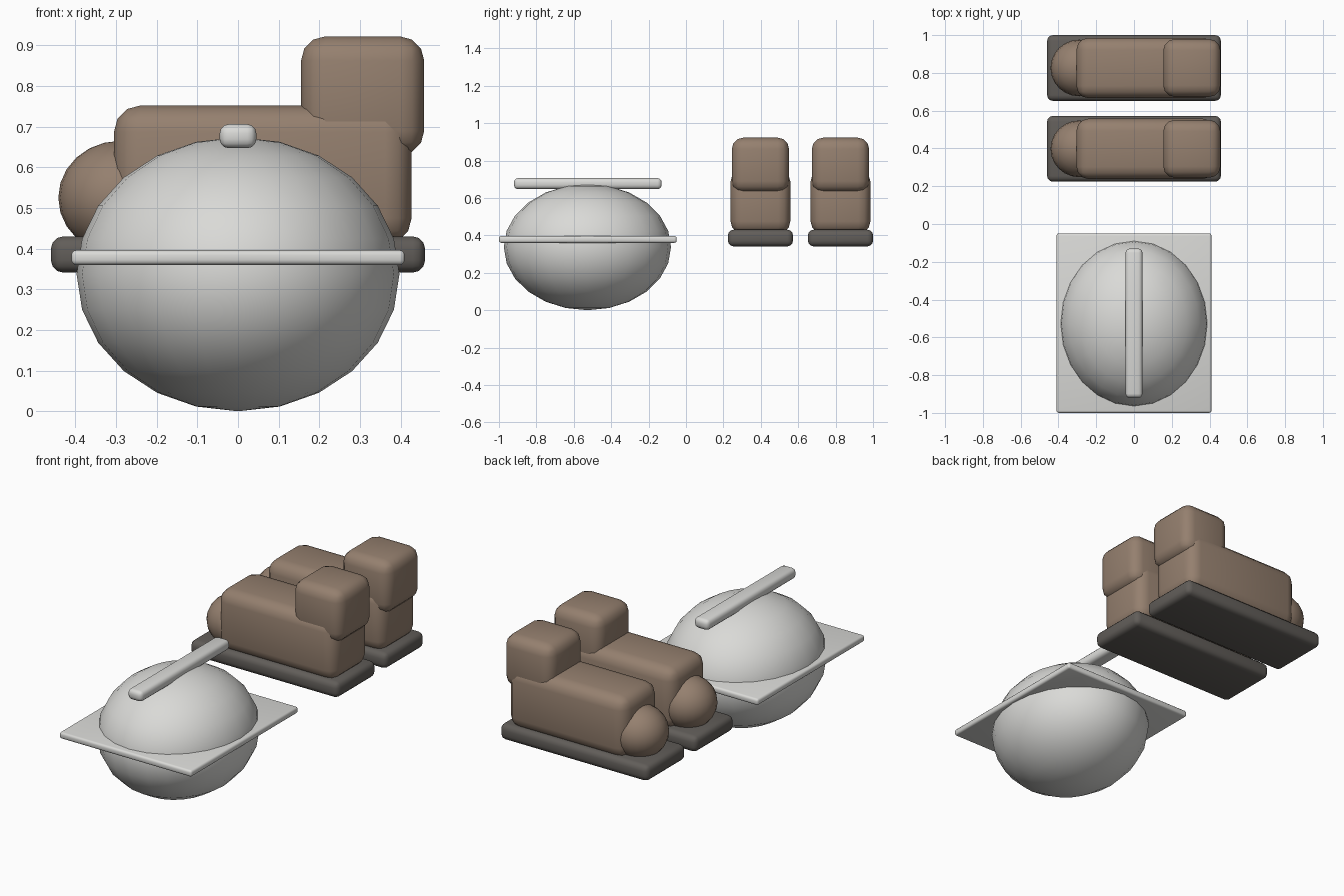
import bpy
import math

cube = bpy.data.objects.get("Cube")
if cube:
    bpy.data.objects.remove(cube, do_unlink=True)


def make_material(name, rgb):
    mat = bpy.data.materials.new(name)
    mat.use_nodes = True
    color = (*rgb, 1.0)
    mat.diffuse_color = color
    mat.node_tree.nodes["Principled BSDF"].inputs["Base Color"].default_value = color
    return mat


silver = make_material("pale_silver", (0.70, 0.70, 0.68))
leather = make_material("brown_leather", (0.30, 0.215, 0.158))
rubber = make_material("dark_rubber", (0.12, 0.11, 0.10))


def finish(obj, name, mat):
    obj.name = name
    obj.data.materials.append(mat)
    bpy.ops.object.shade_smooth_by_angle(angle=math.radians(40))
    return obj


def rounded_box(name, low, high, bevel, mat, segments=3):
    """Box between two corners with rounded edges."""
    center = [(a + b) / 2 for a, b in zip(low, high)]
    bpy.ops.mesh.primitive_cube_add(size=1, location=center)
    obj = bpy.context.object
    obj.scale = [b - a for a, b in zip(low, high)]
    bpy.ops.object.transform_apply(location=False, rotation=False, scale=True)
    mod = obj.modifiers.new("rounding", "BEVEL")
    mod.width = bevel
    mod.segments = segments
    bpy.ops.object.modifier_apply(modifier=mod.name)
    return finish(obj, name, mat)


def ellipsoid(name, center, radii, mat):
    bpy.ops.mesh.primitive_uv_sphere_add(segments=24, ring_count=12, radius=1, location=center)
    obj = bpy.context.object
    obj.scale = radii
    bpy.ops.object.transform_apply(location=False, rotation=False, scale=True)
    return finish(obj, name, mat)


# Covered pot: round body, flat square rim and long top handle
ellipsoid("pot_body", (0, -0.527, 0.337), (0.397, 0.447, 0.337), silver)
rounded_box("pot_rim", (-0.41, -1.0, 0.36), (0.41, -0.05, 0.396), 0.012, silver)
rounded_box("pot_handle", (-0.045, -0.92, 0.647), (0.045, -0.13, 0.706), 0.022, silver)

# Pair of boots, toes pointing to -x
for side, y in (("front", 0.398), ("back", 0.826)):
    rounded_box(side + "_boot_sole", (-0.46, y - 0.174, 0.341), (0.46, y + 0.174, 0.43), 0.03, rubber)
    rounded_box(side + "_boot_foot", (-0.305, y - 0.16, 0.41), (0.427, y + 0.16, 0.752), 0.065, leather)
    rounded_box(side + "_boot_shaft", (0.155, y - 0.153, 0.63), (0.458, y + 0.153, 0.922), 0.06, leather)
    ellipsoid(side + "_boot_toe", (-0.29, y, 0.525), (0.152, 0.15, 0.14), leather)
